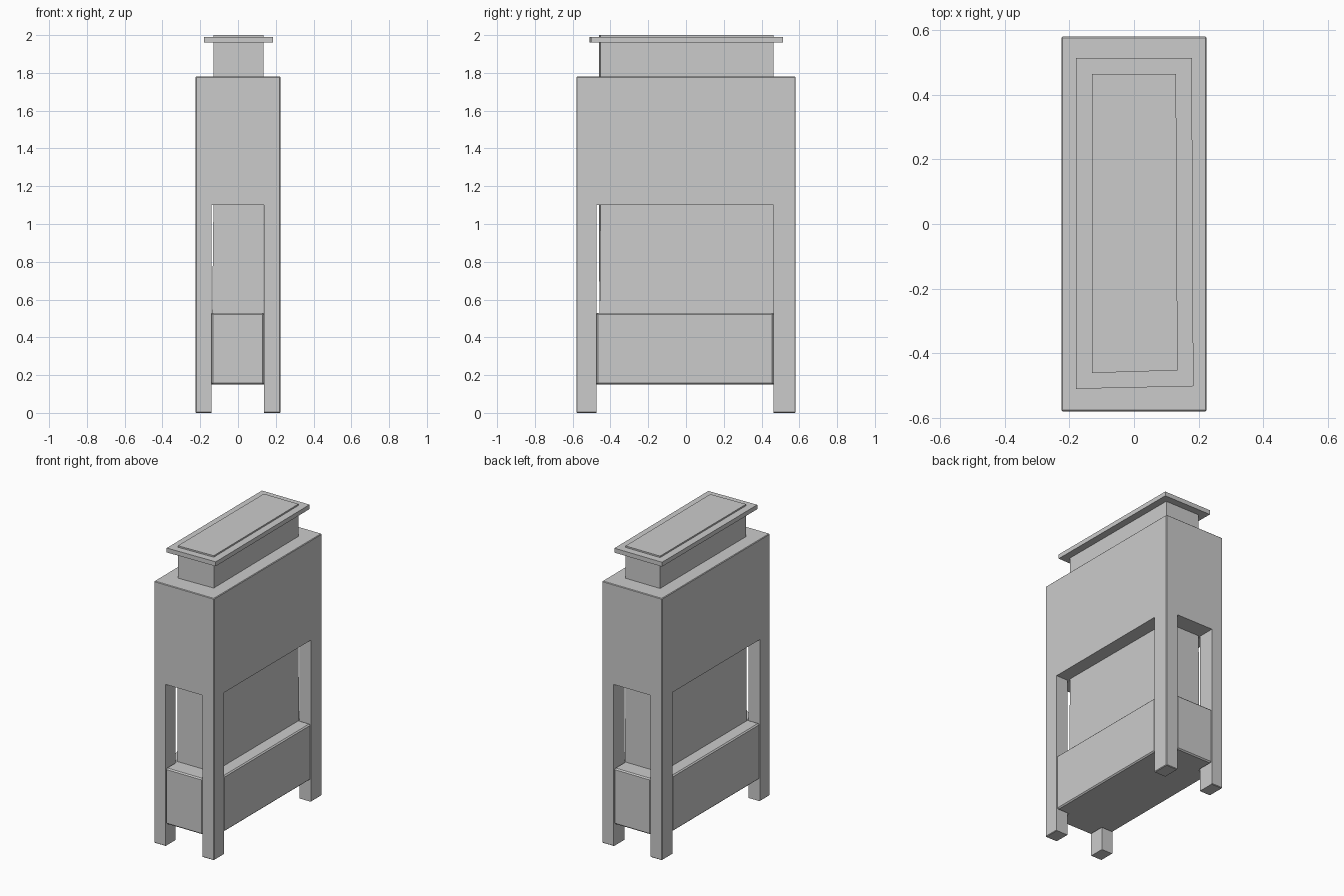
import bpy

if "Cube" in bpy.data.objects:
    bpy.data.objects.remove(bpy.data.objects["Cube"])

HX, HY, TOP = 0.225, 0.58, 1.78            # outer housing half sizes and height
X0, X1, Y0, Y1 = -0.14, 0.138, -0.474, 0.464  # openings between the legs


def loft(name, rings):
    """Closed solid through rings of (points, z)."""
    n = len(rings[0][0])
    verts = [(x, y, z) for pts, z in rings for x, y in pts]
    faces = [tuple(reversed(range(n))), tuple(range(len(verts) - n, len(verts)))]
    for r in range(len(rings) - 1):
        a, b = r * n, (r + 1) * n
        for i in range(n):
            j = (i + 1) % n
            faces.append((a + i, a + j, b + j, b + i))
    mesh = bpy.data.meshes.new(name)
    mesh.from_pydata(verts, [], faces)
    ob = bpy.data.objects.new(name, mesh)
    bpy.context.collection.objects.link(ob)
    return ob


def bevel(ob, width):
    m = ob.modifiers.new("edge_bevel", 'BEVEL')
    m.width = width
    m.segments = 1
    m.limit_method = 'ANGLE'


def cross(hx, hy):
    """Plus-shaped outline that runs between the four legs."""
    return [(X0, -hy), (X1, -hy), (X1, Y0), (hx, Y0), (hx, Y1), (X1, Y1),
            (X1, hy), (X0, hy), (X0, Y1), (-hx, Y1), (-hx, Y0), (X0, Y0)]


def rect(hx, hy):
    return [(-hx, -hy), (hx, -hy), (hx, hy), (-hx, hy)]


def skewed(hx, hy):
    """Rectangle with the slightly crooked front edge of the inner column."""
    return [(-hx, -hy), (hx + 0.005, -hy + 0.008), (hx, hy + 0.003), (-hx, hy + 0.003)]


# outer housing with four corner legs, opened on all sides below z = 1.1
frame = loft("housing_and_legs", [(rect(HX, HY), 0), (rect(HX, HY), TOP)])
bevel(frame, 0.004)
cutter = loft("leg_opening_cutter", [(cross(0.5, 0.9), -0.2), (cross(0.5, 0.9), 1.1)])
cutter.hide_render = True
cutter.display_type = 'WIRE'
cutter.hide_set(True)
cut = frame.modifiers.new("leg_openings", 'BOOLEAN')
cut.operation = 'DIFFERENCE'
cut.solver = 'EXACT'
cut.object = cutter

# base tray filling the gaps between the legs
tray = loft("base_tray", [(cross(HX - 0.002, HY - 0.002), 0.15),
                          (cross(HX - 0.002, HY - 0.002), 0.53)])
bevel(tray, 0.008)

# inner column, slightly wider at the foot, rising out of the housing
column = skewed(0.13, 0.461)
foot = [(-0.138, -0.458), (0.136, -0.458), (0.136, 0.463), (-0.138, 0.463)]
loft("inner_column", [(foot, 0.4), (column, 1.1), (column, 2.0)])

# flat flange around the column top
flange = skewed(0.179, 0.51)
loft("top_flange", [(flange, 1.96), (flange, 1.99)])
